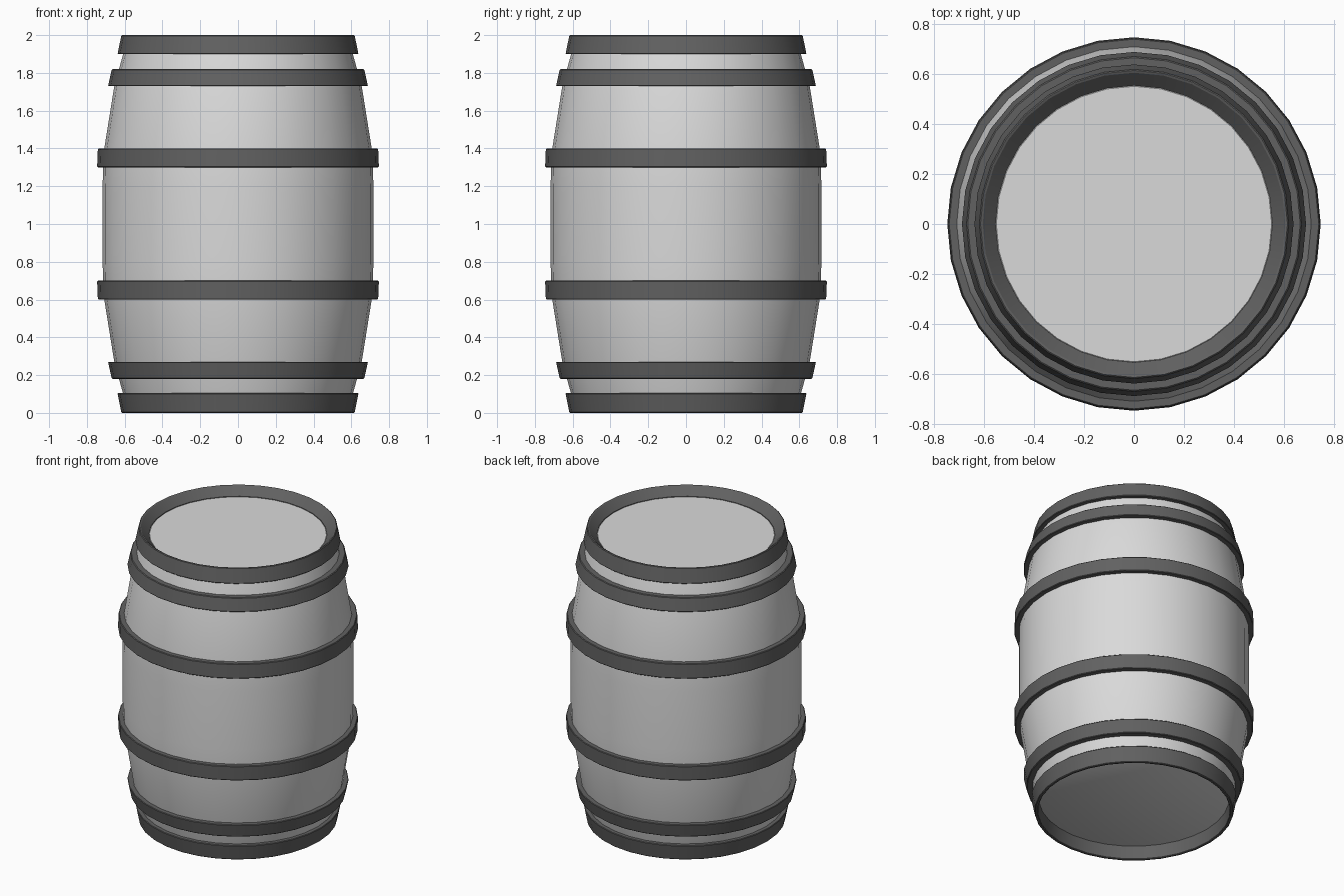
import bpy
import bmesh
import math

SIDES = 32

cube = bpy.data.objects.get("Cube")
if cube:
    bpy.data.objects.remove(cube, do_unlink=True)


def make_material(name, value):
    mat = bpy.data.materials.new(name)
    mat.use_nodes = True
    colour = (value, value, value, 1.0)
    mat.diffuse_color = colour
    mat.node_tree.nodes["Principled BSDF"].inputs["Base Color"].default_value = colour
    return mat


def revolve(name, profile, mat, closed):
    """Turn a (radius, height) profile about z; close it as a hoop or cap both ends."""
    bm = bmesh.new()
    rows = []
    for radius, z in profile:
        angles = [2 * math.pi * i / SIDES for i in range(SIDES)]
        rows.append([bm.verts.new((radius * math.cos(a), radius * math.sin(a), z))
                     for a in angles])
    pairs = list(zip(rows, rows[1:]))
    if closed:
        pairs.append((rows[-1], rows[0]))
    else:
        bm.faces.new(rows[0])
        bm.faces.new(rows[-1])
    for low, high in pairs:
        for i in range(SIDES):
            j = (i + 1) % SIDES
            bm.faces.new((low[i], low[j], high[j], high[i]))
    bmesh.ops.recalc_face_normals(bm, faces=bm.faces)
    mesh = bpy.data.meshes.new(name)
    bm.to_mesh(mesh)
    bm.free()
    mesh.materials.append(mat)
    obj = bpy.data.objects.new(name, mesh)
    bpy.context.collection.objects.link(obj)
    bpy.ops.object.select_all(action='DESELECT')
    obj.select_set(True)
    bpy.context.view_layer.objects.active = obj
    bpy.ops.object.shade_smooth_by_angle(angle=math.radians(30))
    return obj


def hoop(name, section):
    """Iron hoop with finely chamfered edges."""
    obj = revolve(name, section, iron, True)
    bevel = obj.modifiers.new("chamfer", 'BEVEL')
    bevel.width = 0.004
    bevel.segments = 1
    bevel.limit_method = 'ANGLE'
    bevel.angle_limit = math.radians(40)


wood = make_material("light grey", 0.70)
iron = make_material("dark grey", 0.12)

# Bulging body with a sunken base and a sunken lid
half = [(0.608, 0.1), (0.655, 0.27), (0.708, 0.6), (0.714, 0.7), (0.717, 0.8)]
body = [(0.59, 0.09)] + half + [(r, 2 - z) for r, z in reversed(half)] + [(0.55, 1.945)]
revolve("barrel_body", body, wood, False)

# End hoops: the bottom one stands below the base, the top one slopes in to the lid
hoop("bottom_hoop", [(0.598, 0), (0.617, 0), (0.638, 0.105), (0.59, 0.105)])
hoop("top_hoop", [(0.59, 1.9), (0.638, 1.9), (0.617, 2), (0.607, 2), (0.55, 1.945)])

# Two mirrored pairs of hoops: inner radius, outer radii and heights
for label, inner, r_end, r_mid, z_end, z_mid in (
        ("quarter", 0.62, 0.668, 0.688, 0.18, 0.27),
        ("middle", 0.68, 0.742, 0.746, 0.60, 0.70)):
    section = [(inner, z_end), (r_end, z_end), (r_mid, z_mid), (inner, z_mid)]
    hoop("lower_" + label + "_hoop", section)
    hoop("upper_" + label + "_hoop", [(r, 2 - z) for r, z in section])
